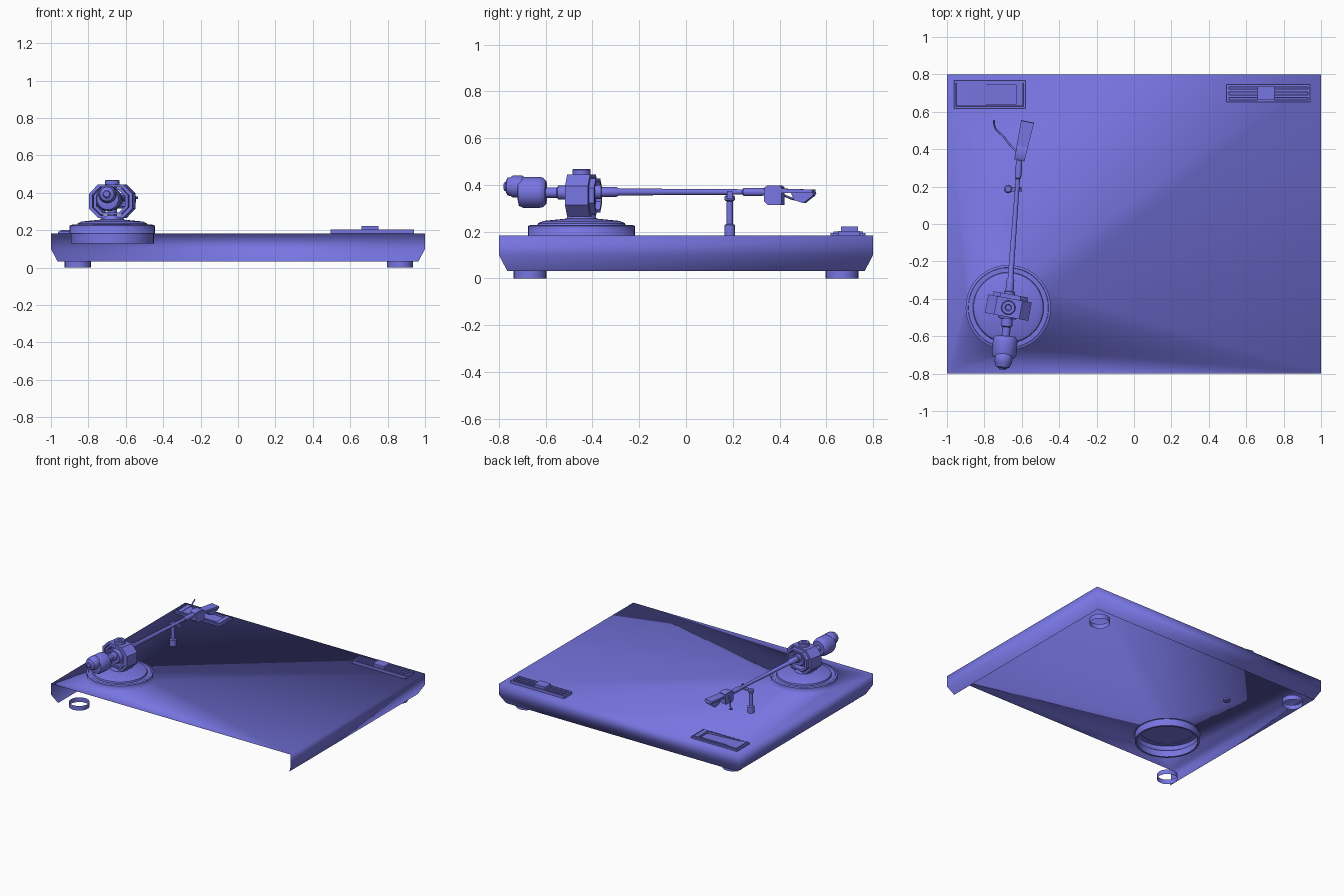
import bpy, bmesh, math
from mathutils import Vector, Matrix

if "Cube" in bpy.data.objects:
    bpy.data.objects.remove(bpy.data.objects["Cube"])

mat = bpy.data.materials.new("violet_blue")
mat.diffuse_color = (0.185, 0.18, 0.76, 1)
mat.use_nodes = True
mat.node_tree.nodes["Principled BSDF"].inputs["Base Color"].default_value = mat.diffuse_color


def finish(bm, name, angle=35, recalc=True):
    if recalc:
        bmesh.ops.recalc_face_normals(bm, faces=bm.faces[:])
    me = bpy.data.meshes.new(name)
    bm.to_mesh(me)
    bm.free()
    ob = bpy.data.objects.new(name, me)
    bpy.context.collection.objects.link(ob)
    me.materials.append(mat)
    bpy.ops.object.select_all(action='DESELECT')
    ob.select_set(True)
    bpy.context.view_layer.objects.active = ob
    if angle:
        bpy.ops.object.shade_smooth_by_angle(angle=math.radians(angle))
    return ob


def loft(name, rings, caps=False, loop=False, angle=35):
    """Skin a list of equally long point rings."""
    bm = bmesh.new()
    vs = [[bm.verts.new(p) for p in r] for r in rings]
    n = len(vs[0])
    pairs = list(zip(vs, vs[1:])) + ([(vs[-1], vs[0])] if loop else [])
    for a, b in pairs:
        for i in range(n):
            j = (i + 1) % n
            bm.faces.new((a[i], a[j], b[j], b[i]))
    if caps:
        bm.faces.new(vs[0])
        bm.faces.new(vs[-1])
    return finish(bm, name, angle)


def lathe(name, prof, origin, axis=(0, 0, 1), n=32, caps=True):
    """Turn a (radius, height) profile around an axis."""
    q = Vector(axis).to_track_quat('Z', 'Y')
    o = Vector(origin)
    rings = [[o + q @ Vector((r * math.cos(t), r * math.sin(t), h))
              for t in (2 * math.pi * k / n for k in range(n))] for r, h in prof]
    return loft(name, rings, caps)


def rect(x0, x1, y0, y1, z):
    return [(x0, y0, z), (x1, y0, z), (x1, y1, z), (x0, y1, z)]


def box(name, x0, x1, y0, y1, z0, z1):
    return loft(name, [rect(x0, x1, y0, y1, z0), rect(x0, x1, y0, y1, z1)], True)


def frame(name, x0, x1, y0, y1, z0, z1, tx, ty):
    o, i = (x0, x1, y0, y1), (x0 + tx, x1 - tx, y0 + ty, y1 - ty)
    return loft(name, [rect(*o, z0), rect(*o, z1), rect(*i, z1), rect(*i, z0)], loop=True)


def heading(deg):
    return Matrix.Rotation(-math.radians(deg), 3, 'Z')


def prism(name, side, w0, w1, origin, deg):
    """Side outline (along, height) extruded across; width tapers from w0 to w1."""
    m, o = heading(deg), Vector(origin)
    lo, hi = min(p[0] for p in side), max(p[0] for p in side)
    rings = []
    for s in (-0.5, 0.5):
        rings.append([o + m @ Vector((s * (w0 + (w1 - w0) * (u - lo) / (hi - lo)), u, z))
                      for u, z in side])
    return loft(name, rings, True)


PX, PY, TOP = -0.672, -0.447, 0.183

# Open-fronted chassis shell with the base rim grown out of its top
bm = bmesh.new()
corners = [(1, -0.8), (1, 0.8), (-1, 0.8), (-1, -0.8)]
levels = []
for z, inset in ((TOP, 0), (0.1, 0), (0.033, 0.035)):
    levels.append([bm.verts.new((x - math.copysign(inset, x), y - math.copysign(inset, y), z))
                   for x, y in corners])
for a, b in zip(levels, levels[1:]):
    for i in range(3):
        bm.faces.new((b[i], b[i + 1], a[i + 1], a[i]))
N = 48
circ = [[bm.verts.new((PX + 0.228 * math.cos(2 * math.pi * k / N),
                       PY + 0.228 * math.sin(2 * math.pi * k / N), z)) for k in range(N)]
        for z in (TOP, 0.225)]
edges = [bm.edges.new((circ[0][k], circ[0][(k + 1) % N])) for k in range(N)]
t = levels[0]
edges += [bm.edges.get((t[i], t[i + 1])) for i in range(3)] + [bm.edges.new((t[3], t[0]))]
res = bmesh.ops.triangle_fill(bm, use_beauty=True, edges=edges)
for f in res["geom"]:
    if isinstance(f, bmesh.types.BMFace):
        f.normal_update()
        if f.normal.z < 0:
            f.normal_flip()
for k in range(N):
    j = (k + 1) % N
    bm.faces.new((circ[0][k], circ[0][j], circ[1][j], circ[1][k]))
for f in bm.faces:
    f.smooth = True
finish(bm, "chassis", angle=None, recalc=False)

# Feet: plain open tubes, none at the front right
for name, x, y in (("front_left_foot", -0.857, -0.667), ("back_left_foot", -0.857, 0.667),
                   ("back_right_foot", 0.866, 0.667)):
    lathe(name, [(0.07, 0), (0.07, 0.035)], (x, y, 0), n=24, caps=False)

# Tonearm base: sunken well below the top, stepped disc above
lathe("arm_base_well", [(0.208, 0.178), (0.208, 0.13), (0.222, 0.13), (0.222, TOP)],
      (PX, PY, 0), n=N, caps=False)
lathe("arm_base", [(0.228, 0.225), (0.215, 0.229), (0.212, 0.222), (0.19, 0.222),
                   (0.186, 0.236), (0.165, 0.246), (0.065, 0.256), (0.055, 0.275)],
      (PX, PY, 0), n=N)


# Bearing housing: nested stretched octagon rings
def octagon(s, y, grow=0.0):
    w, h, c = 0.118 * s, 0.09 * s, 0.05 * s
    pts = [(w, -h + c), (w, h - c), (w - c, h), (-w + c, h),
           (-w, h - c), (-w, -h + c), (-w + c, -h), (w - c, -h)]
    m = heading(10.5)
    return [Vector((PX, PY, 0.355)) + m @ Vector((a, y, b)) for a, b in pts]


for name, s, inner, d0, d1 in (("bearing_housing", 1.0, 0.84, -0.05, 0.05),
                               ("bearing_inner_ring", 0.8, 0.66, -0.045, 0.072)):
    loft(name, [octagon(s, d0), octagon(s, d1), octagon(inner, d1), octagon(inner, d0)],
         loop=True)
ax = Vector((0.059, 0.795, 0)).normalized()
lathe("bearing_core", [(0.045, -0.06), (0.052, -0.05), (0.052, 0.05), (0.045, 0.06)],
      (PX, PY, 0.36), ax)
for name, z0, z1 in (("bearing_lower_pin", 0.27, 0.32), ("bearing_upper_pin", 0.40, 0.44)):
    lathe(name, [(0.025, z0), (0.025, z1)], (PX, PY, 0))
lathe("bearing_cap", [(0.038, 0.44), (0.038, 0.465), (0.034, 0.469), (0.018, 0.469),
                      (0.014, 0.462)], (PX, PY, 0))

# Arm tube with collars
lathe("arm_tube", [(0.03, 0.0), (0.03, 0.085), (0.022, 0.088), (0.021, 0.15), (0.015, 0.16),
                   (0.0115, 0.69), (0.017, 0.695), (0.018, 0.74), (0.015, 0.80)],
      (PX, PY, 0.37), ax, n=24)

# Rear shaft and two counterweights
back = Vector((-0.03, -0.325, 0)).normalized()
lathe("rear_shaft", [(0.03, 0.05), (0.03, 0.1), (0.022, 0.105), (0.022, 0.2)],
      (PX, PY, 0.367), back, n=24)
lathe("counterweight", [(0.05, 0.152), (0.063, 0.165), (0.066, 0.18), (0.066, 0.25),
                        (0.058, 0.268), (0.04, 0.272)], (PX, PY, 0.368), back)
lathe("small_counterweight", [(0.04, 0.245), (0.047, 0.255), (0.047, 0.295), (0.04, 0.305),
                              (0.038, 0.318), (0.02, 0.326), (0.016, 0.333)],
      (PX, PY, 0.393), back)

# Headshell, cartridge and finger lift
E = (-0.612, 0.345, 0)
prism("headshell", [(0, 0.366), (0, 0.382), (0.08, 0.384), (0.205, 0.38), (0.208, 0.366)],
      0.056, 0.07, E, 12)
prism("headshell_block", [(-0.005, 0.33), (-0.005, 0.388), (0.01, 0.398), (0.06, 0.398),
                          (0.072, 0.39), (0.072, 0.315), (0.01, 0.315)], 0.055, 0.06, E, 12)
prism("cartridge", [(0.11, 0.368), (0.208, 0.368), (0.208, 0.355), (0.165, 0.322),
                    (0.125, 0.335)], 0.045, 0.05, E, 12)


def wire(name, pts, r):
    cu = bpy.data.curves.new(name, 'CURVE')
    cu.dimensions = '3D'
    cu.bevel_depth = r
    cu.bevel_resolution = 2
    cu.use_fill_caps = True
    sp = cu.splines.new('BEZIER')
    sp.bezier_points.add(len(pts) - 1)
    for b, p in zip(sp.bezier_points, pts):
        b.co = p
        b.handle_left_type = b.handle_right_type = 'AUTO'
    ob = bpy.data.objects.new(name, cu)
    bpy.context.collection.objects.link(ob)
    cu.materials.append(mat)


wire("finger_lift", [(-0.625, 0.385, 0.372), (-0.66, 0.42, 0.355), (-0.70, 0.47, 0.338),
                     (-0.74, 0.51, 0.345), (-0.75, 0.555, 0.366)], 0.005)

# Arm rest post with clip
RX, RY = -0.673, 0.187
lathe("rest_post", [(0.023, 0.172), (0.023, 0.228), (0.013, 0.234), (0.013, 0.33),
                    (0.022, 0.335), (0.022, 0.35), (0.015, 0.356)], (RX, RY, 0), n=20)
box("rest_arm", RX, -0.60, RY - 0.012, RY + 0.012, 0.34, 0.352)
box("rest_hook", -0.607, -0.598, RY - 0.012, RY + 0.012, 0.34, 0.375)

# Rocker switch at back left
frame("switch_frame", -0.963, -0.58, 0.617, 0.767, 0.181, 0.194, 0.012, 0.012)
frame("switch_inner_frame", -0.95, -0.593, 0.63, 0.756, 0.181, 0.201, 0.035, 0.012)
loft("switch_rocker", [rect(-0.915, -0.628, 0.642, 0.744, 0.181),
                       [(-0.915, 0.642, 0.199), (-0.628, 0.642, 0.185),
                        (-0.628, 0.744, 0.185), (-0.915, 0.744, 0.199)]], True)

# Slider control at back right
frame("slider_frame", 0.495, 0.942, 0.651, 0.745, 0.181, 0.203, 0.012, 0.012)
for name, y in (("slider_front_rail", 0.677), ("slider_back_rail", 0.707)):
    box(name, 0.507, 0.93, y, y + 0.014, 0.181, 0.201)
box("slider_knob", 0.66, 0.752, 0.663, 0.735, 0.185, 0.222)
